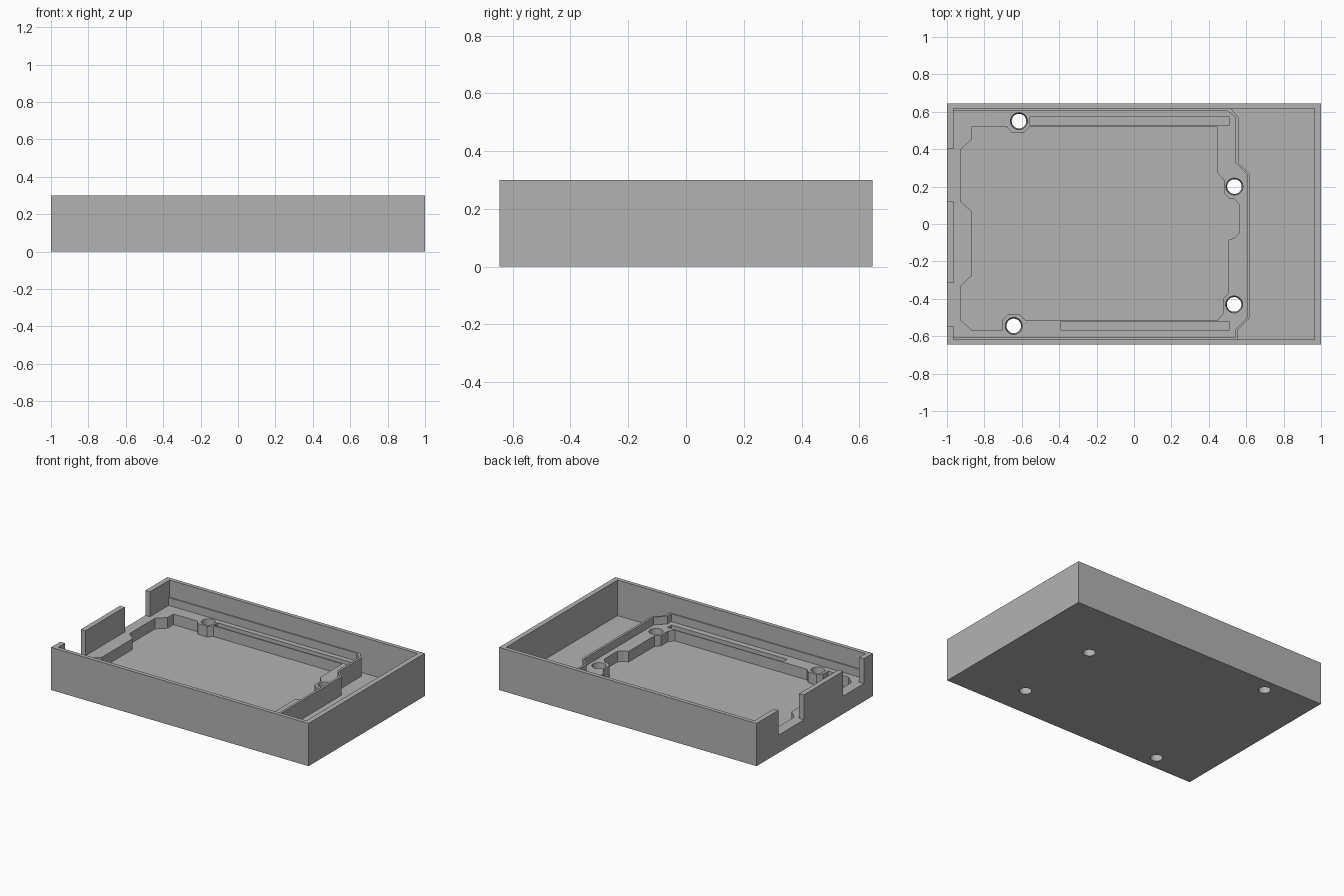
import bpy
import bmesh

cube = bpy.data.objects.get("Cube")
if cube:
    bpy.data.objects.remove(cube, do_unlink=True)

grey = bpy.data.materials.new("plain_grey")
grey.use_nodes = True
COLOUR = (0.45, 0.45, 0.45, 1)
grey.diffuse_color = COLOUR
for node in grey.node_tree.nodes:
    if node.type == 'BSDF_PRINCIPLED':
        node.inputs["Base Color"].default_value = COLOUR

FLOOR, LEDGE, LIP, TOP = 0.05, 0.125, 0.18, 0.3
WALL_X, WALL_Y = 0.964, 0.617


def new_object(name, bm):
    bmesh.ops.recalc_face_normals(bm, faces=bm.faces)
    mesh = bpy.data.meshes.new(name)
    bm.to_mesh(mesh)
    bm.free()
    mesh.materials.append(grey)
    obj = bpy.data.objects.new(name, mesh)
    bpy.context.scene.collection.objects.link(obj)
    return obj


def prism(name, outline, low, high):
    """Extrude a flat outline from one height to another."""
    bm = bmesh.new()
    face = bm.faces.new([bm.verts.new((x, y, low)) for x, y in outline])
    result = bmesh.ops.extrude_face_region(bm, geom=[face])
    top = [v for v in result["geom"] if isinstance(v, bmesh.types.BMVert)]
    bmesh.ops.translate(bm, verts=top, vec=(0, 0, high - low))
    return new_object(name, bm)


def box(name, x0, x1, y0, y1, low, high):
    return prism(name, [(x0, y0), (x1, y0), (x1, y1), (x0, y1)], low, high)


def hole_cutter(x, y):
    """Slightly tapered screw hole."""
    bm = bmesh.new()
    bmesh.ops.create_cone(bm, cap_ends=True, segments=32,
                          radius1=0.037, radius2=0.047, depth=0.2)
    bmesh.ops.translate(bm, verts=bm.verts, vec=(x, y, 0.06))
    return new_object("hole_cutter", bm)


def cut(target, cutters):
    """Subtract each cutter and bake the result."""
    for cutter in cutters:
        cutter.hide_render = True
        mod = target.modifiers.new("cut", 'BOOLEAN')
        mod.operation = 'DIFFERENCE'
        mod.solver = 'EXACT'
        mod.object = cutter
    graph = bpy.context.evaluated_depsgraph_get()
    baked = bpy.data.meshes.new_from_object(target.evaluated_get(graph))
    target.modifiers.clear()
    target.data = baked
    baked.materials.clear()
    baked.materials.append(grey)
    for cutter in cutters:
        bpy.data.objects.remove(cutter, do_unlink=True)


HOLES = [(-0.615, 0.55), (0.537, 0.2), (0.535, -0.43), (-0.643, -0.545)]

# Outer tray with two connector openings in the end wall
tray = box("tray", -1, 1, -0.645, 0.645, 0, TOP)
cut(tray, [box("cavity", -WALL_X, WALL_X, -WALL_Y, WALL_Y, FLOOR, TOP + 0.1)])
openings = [box("opening", -1.1, -0.95, y0, y1, LEDGE, TOP + 0.1)
            for y0, y1 in [(0.12, 0.4), (-0.545, -0.315)]]
cut(tray, openings + [hole_cutter(x, y) for x, y in HOLES])

# Raised ledge that follows the board outline
board = [(-WALL_X, 0.625), (0.51, 0.625), (0.56, 0.57), (0.56, 0.325),
         (0.62, 0.265), (0.62, -0.5), (0.556, -0.565), (0.556, -0.625),
         (-WALL_X, -0.625)]
ledge = prism("board_ledge", board, FLOOR - 0.01, LEDGE)

# Clearance pocket inside the ledge, with bumps around the holes
pocket = [(-.865, .52), (-.68, .52), (-.655, .49), (-.585, .49), (-.555, .52),
          (.445, .52), (.445, .275), (.48, .235), (.48, .165), (.51, .135),
          (.535, .135), (.565, .1), (.565, -.045), (.535, -.075),
          (.505, -.085), (.505, -.37), (.475, -.4), (.475, -.48),
          (.445, -.515), (-.58, -.515), (-.61, -.485), (-.675, -.485),
          (-.705, -.515), (-.705, -.57), (-.865, -.57), (-.925, -.515),
          (-.925, -.33), (-.865, -.275), (-.865, .065), (-.925, .12),
          (-.925, .4), (-.865, .455)]
cutters = [prism("pocket", pocket, 0, TOP),
           box("back_slot", -0.56, 0.51, 0.53, 0.572, 0, TOP),
           box("front_slot", -0.39, 0.51, -0.567, -0.522, 0, TOP)]
cut(ledge, cutters + [hole_cutter(x, y) for x, y in HOLES])

# Thin lip standing around the edge of the ledge
inner = [(x if x < 0 else x - 0.016, max(-0.608, min(0.608, y)))
         for x, y in board]
prism("board_lip", board + inner[::-1], LEDGE - 0.01, LIP)
